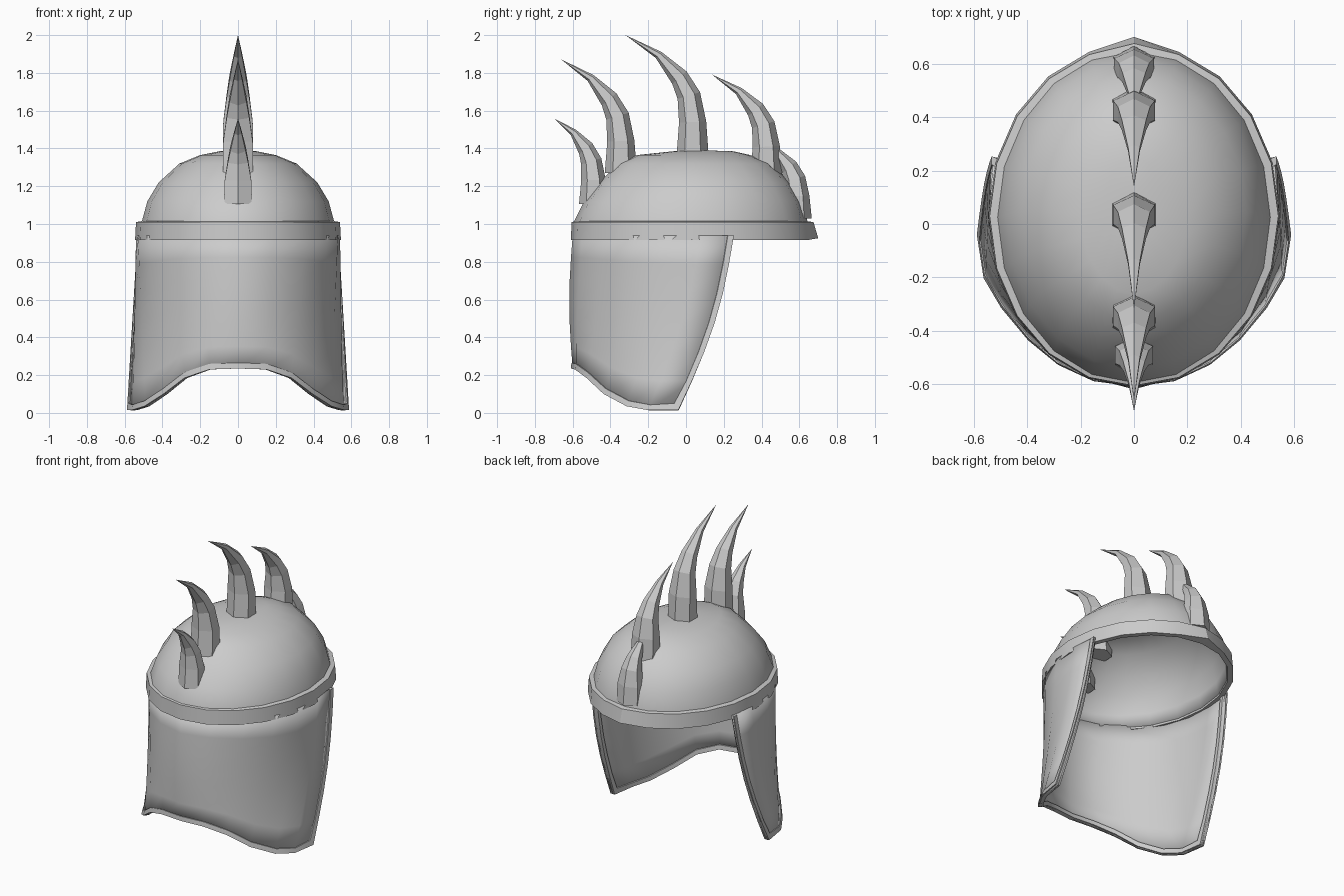
import bpy, math
from mathutils import Vector

cube = bpy.data.objects.get("Cube")
if cube:
    bpy.data.objects.remove(cube)

steel = bpy.data.materials.new("plain_grey_steel")
steel.use_nodes = True
steel.diffuse_color = (0.6, 0.6, 0.6, 1)
steel.node_tree.nodes["Principled BSDF"].inputs["Base Color"].default_value = (0.6, 0.6, 0.6, 1)


def make(name, verts, faces, smooth=None, thickness=0):
    mesh = bpy.data.meshes.new(name)
    mesh.from_pydata([tuple(v) for v in verts], [], faces)
    mesh.materials.append(steel)
    obj = bpy.data.objects.new(name, mesh)
    bpy.context.collection.objects.link(obj)
    bpy.ops.object.select_all(action='DESELECT')
    obj.select_set(True)
    bpy.context.view_layer.objects.active = obj
    bpy.ops.object.mode_set(mode='EDIT')
    bpy.ops.mesh.select_all(action='SELECT')
    bpy.ops.mesh.normals_make_consistent(inside=False)
    bpy.ops.object.mode_set(mode='OBJECT')
    if smooth:
        bpy.ops.object.shade_smooth_by_angle(angle=math.radians(smooth))
    if thickness:
        mod = obj.modifiers.new("shell", 'SOLIDIFY')
        mod.thickness = thickness
        mod.offset = -1
    return obj


def loft(rings, closed_sides=True, loop=False):
    """Join equal-length point rings into a quad skin."""
    n = len(rings[0])
    verts = [p for r in rings for p in r]
    faces = []
    for i in range(len(rings) if loop else len(rings) - 1):
        a, b = i * n, (i + 1) % len(rings) * n
        for j in range(n if closed_sides else n - 1):
            k = (j + 1) % n
            faces.append((a + j, a + k, b + k, b + j))
    return verts, faces


def oval(z, half_x, y0, y1, n=20):
    """Oval ring spanning y0..y1, starting at the +y end."""
    c, r = (y0 + y1) / 2, (y1 - y0) / 2
    return [Vector((half_x * math.sin(t), c + r * math.cos(t), z))
            for t in (2 * math.pi * i / n for i in range(n))]


# Domed skull
dome_rings = [oval(*r) for r in (
    (0.93, 0.525, -0.6, 0.65), (1.01, 0.51, -0.595, 0.645),
    (1.12, 0.48, -0.54, 0.61), (1.22, 0.42, -0.46, 0.55),
    (1.32, 0.31, -0.36, 0.45), (1.365, 0.2, -0.26, 0.34),
    (1.385, 0.1, -0.07, 0.25))]
verts, faces = loft(dome_rings)
verts.append(Vector((0, 0.1, 1.39)))
base = len(verts) - 21
faces += [(base + i, base + (i + 1) % 20, len(verts) - 1) for i in range(20)]
make("dome", verts, faces, 40, 0.015)

# Brow band, peaked at the +y end
band = [oval(0.915, 0.545, -0.61, 0.675), oval(1.01, 0.54, -0.605, 0.665),
        oval(1.015, 0.51, -0.59, 0.64), oval(0.915, 0.515, -0.59, 0.64)]
band[0][0] += Vector((0, 0.025, 0.01))
band[1][0].y += 0.01
make("brow_band", *loft(band, loop=True), 30)

# Hanging guard: matching points along its top and bottom, side edge to middle
top = [(0.525, 0.25), (0.54, 0.08), (0.53, -0.1), (0.475, -0.27),
       (0.36, -0.43), (0.19, -0.55), (0, -0.6)]
bottom = [(0.58, -0.04, 0.015), (0.555, -0.2, 0.015), (0.49, -0.31, 0.035),
          (0.39, -0.43, 0.1), (0.28, -0.52, 0.185), (0.15, -0.58, 0.23),
          (0, -0.6, 0.235)]
ROWS = 6


def guard_point(col, v):
    side, j = (1, col) if col <= 6 else (-1, 12 - col)
    p = Vector((*top[j], 0.94)).lerp(Vector(bottom[j]), v)
    w = j / 6
    p.y += math.sin(math.pi * v) * (0.045 * (1 - w) - 0.018 * w)
    p.x *= side
    return p


grid = [[guard_point(c, r / ROWS) for r in range(ROWS + 1)] for c in range(13)]
make("hanging_guard", *loft(grid, closed_sides=False), 40, 0.012)

# Raised trim along the free edges of the guard
path = [(0, r) for r in range(1, ROWS)] + [(c, ROWS) for c in range(13)]
path += [(12, r) for r in range(ROWS - 1, 0, -1)]
path = [(0, 0)] + path + [(12, 0)]
sections = []
for c, r in path:
    edge = grid[c][r]
    inner_r = r - 1 if r == ROWS else r
    inner = grid[min(max(c, 1), 11)][inner_r]
    inward = (inner - edge).normalized() * (0.042 if c in (0, 12) and r == ROWS else 0.03)
    out = Vector((edge.x, edge.y, 0)).normalized()
    sections.append([edge + out * 0.008, edge + inward + out * 0.005,
                     edge + inward - out * 0.022, edge - out * 0.025])
verts, faces = loft(sections)
last = len(verts) - 4
faces += [(0, 1, 2, 3), (last, last + 1, last + 2, last + 3)]
make("guard_trim", verts, faces, 30)

# Curved horn: (y, z, half depth, half width, lean) from root to near the tip
horn = [(0, 0, 0.085, 0.08, 0), (0, 0.18, 0.072, 0.078, 0.05),
        (-0.02, 0.32, 0.062, 0.06, 0.3), (-0.07, 0.415, 0.05, 0.045, 0.7),
        (-0.18, 0.535, 0.022, 0.022, 0.8)]


def make_horn(name, y, z, reach, height, girth):
    rings = []
    for cy, cz, depth, width, lean in horn:
        ring = []
        for i in range(6):
            a = math.pi / 3 * i
            d = depth * girth * math.cos(a)
            ring.append(Vector((width * math.sin(a) / 0.866 * girth,
                                y + cy * reach + d * math.cos(lean),
                                z + cz * height + d * math.sin(lean))))
        rings.append(ring)
    verts, faces = loft(rings)
    n = len(verts)
    verts.append(Vector((0, y - 0.355 * reach, z + 0.64 * height)))
    faces += [(n - 6 + i, n - 6 + (i + 1) % 6, n) for i in range(6)]
    faces.append(tuple(range(5, -1, -1)))
    make(name, verts, faces)


# Crest of five horns along the centre line
make_horn("front_horn", -0.49, 1.105, 0.59, 0.71, 0.9)
make_horn("upper_front_horn", -0.345, 1.27, 0.89, 0.94, 1)
make_horn("crown_horn", 0.035, 1.36, 1, 1, 1)
make_horn("upper_back_horn", 0.425, 1.26, 0.81, 0.83, 1)
make_horn("back_horn", 0.585, 1.03, 0.55, 0.65, 0.95)
